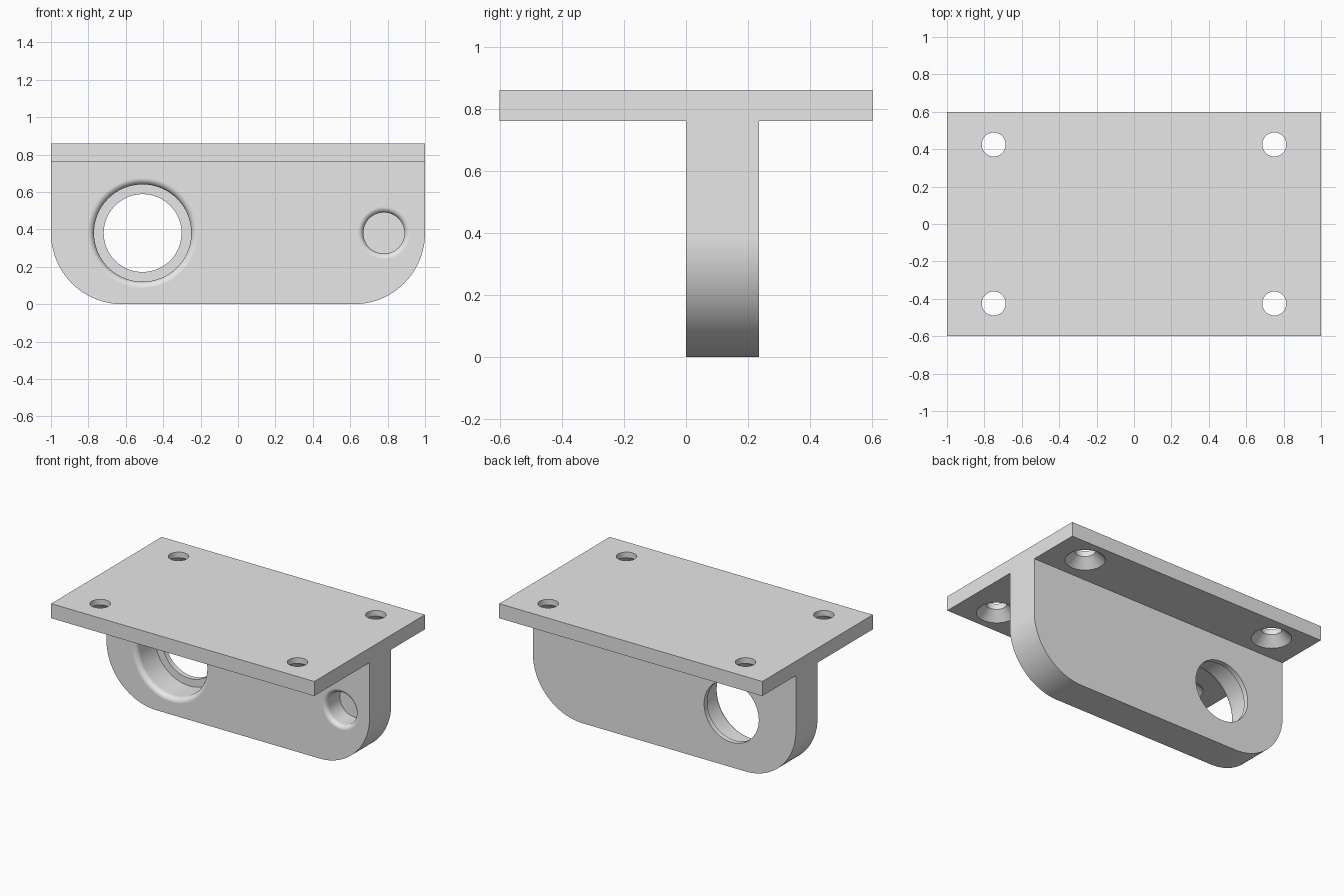
import bpy, bmesh
from math import sin, cos, pi
from mathutils import Vector

cube = bpy.data.objects.get("Cube")
if cube:
    bpy.data.objects.remove(cube, do_unlink=True)

WIDTH, DEPTH, HEIGHT = 2.0, 1.2, 0.86
PLATE_BASE = 0.76
WEB_BACK = 0.235
CORNER = 0.38

grey = bpy.data.materials.new("plain grey")
grey.use_nodes = True
grey.diffuse_color = (0.8, 0.8, 0.8, 1)
grey.node_tree.nodes["Principled BSDF"].inputs["Base Color"].default_value = (0.8, 0.8, 0.8, 1)


def make_object(name, bm):
    bmesh.ops.recalc_face_normals(bm, faces=bm.faces[:])
    mesh = bpy.data.meshes.new(name)
    bm.to_mesh(mesh)
    bm.free()
    mesh.materials.append(grey)
    obj = bpy.data.objects.new(name, mesh)
    bpy.context.collection.objects.link(obj)
    return obj


def extrude_outline(name, points, direction):
    bm = bmesh.new()
    face = bm.faces.new([bm.verts.new(p) for p in points])
    result = bmesh.ops.extrude_face_region(bm, geom=[face], use_keep_orig=True)
    moved = [v for v in result["geom"] if isinstance(v, bmesh.types.BMVert)]
    bmesh.ops.translate(bm, verts=moved, vec=direction)
    return make_object(name, bm)


def lathe(name, profile, centre, axis, steps=64):
    """Revolve (radius, distance along axis) points around the axis."""
    bm = bmesh.new()
    axis, centre = Vector(axis), Vector(centre)
    verts = [bm.verts.new(centre + Vector((r, 0, 0)) + axis * h) for r, h in profile]
    edges = [bm.edges.new(pair) for pair in zip(verts, verts[1:])]
    bmesh.ops.spin(bm, geom=verts + edges, cent=centre, axis=axis,
                   angle=2 * pi, steps=steps, use_duplicate=False)
    bmesh.ops.remove_doubles(bm, verts=bm.verts[:], dist=0.00005)
    return make_object(name, bm)


def activate(obj):
    bpy.ops.object.select_all(action='DESELECT')
    obj.select_set(True)
    bpy.context.view_layer.objects.active = obj


def cut(obj, cutter):
    cutter.hide_render = True
    mod = obj.modifiers.new("hole", 'BOOLEAN')
    mod.operation = 'DIFFERENCE'
    mod.solver = 'EXACT'
    mod.object = cutter
    activate(obj)
    bpy.ops.object.modifier_apply(modifier=mod.name)
    bpy.data.objects.remove(cutter, do_unlink=True)


def finish(obj):
    activate(obj)
    bpy.ops.object.shade_smooth_by_angle(angle=pi / 6)
    mod = obj.modifiers.new("clean normals", 'WEIGHTED_NORMAL')
    mod.keep_sharp = True
    mod.weight = 100


def rounded_mouth(radius, fillet, steps=8):
    """Profile of a bore entry whose rim is rounded over."""
    outer = radius + fillet
    arc = [(outer - fillet * sin(a), fillet - fillet * cos(a))
           for a in (pi / 2 * i / steps for i in range(steps + 1))]
    return [(0, -0.1), (outer, -0.1)] + arc


# Mounting plate with four holes countersunk from below
hx, hy = WIDTH / 2, DEPTH / 2
plate = extrude_outline("mounting_plate",
                        [(-hx, -hy, PLATE_BASE), (hx, -hy, PLATE_BASE),
                         (hx, hy, PLATE_BASE), (-hx, hy, PLATE_BASE)],
                        (0, 0, HEIGHT - PLATE_BASE))
screw_profile = [(0, -0.05), (0.125, -0.05), (0.125, 0), (0.064, 0.061),
                 (0.064, 0.2), (0, 0.2)]
for sx in (-1, 1):
    for sy in (-1, 1):
        cut(plate, lathe("screw_cutter", screw_profile,
                         (sx * 0.75, sy * 0.425, PLATE_BASE), (0, 0, 1), 48))

# Hanging web with rounded lower corners
outline = [(hx, 0, PLATE_BASE), (-hx, 0, PLATE_BASE)]
for side, start in ((-1, pi), (1, 1.5 * pi)):
    for i in range(25):
        a = start + pi / 2 * i / 24
        outline.append((side * (hx - CORNER) + CORNER * cos(a), 0, CORNER + CORNER * sin(a)))
web = extrude_outline("hanging_web", outline, (0, WEB_BACK, 0))

# Stepped bore right through the web, with a thin lip at the back
bore = rounded_mouth(0.26, 0.035) + [(0.26, 0.2), (0.208, 0.2), (0.208, 0.4), (0, 0.4)]
cut(web, lathe("bore_cutter", bore, (-0.51, 0, 0.38), (0, 1, 0), 96))

# Blind pocket at the other end
pocket = rounded_mouth(0.11, 0.03) + [(0.11, 0.15), (0, 0.15)]
cut(web, lathe("pocket_cutter", pocket, (0.78, 0, 0.38), (0, 1, 0)))

for part in (plate, web):
    finish(part)
